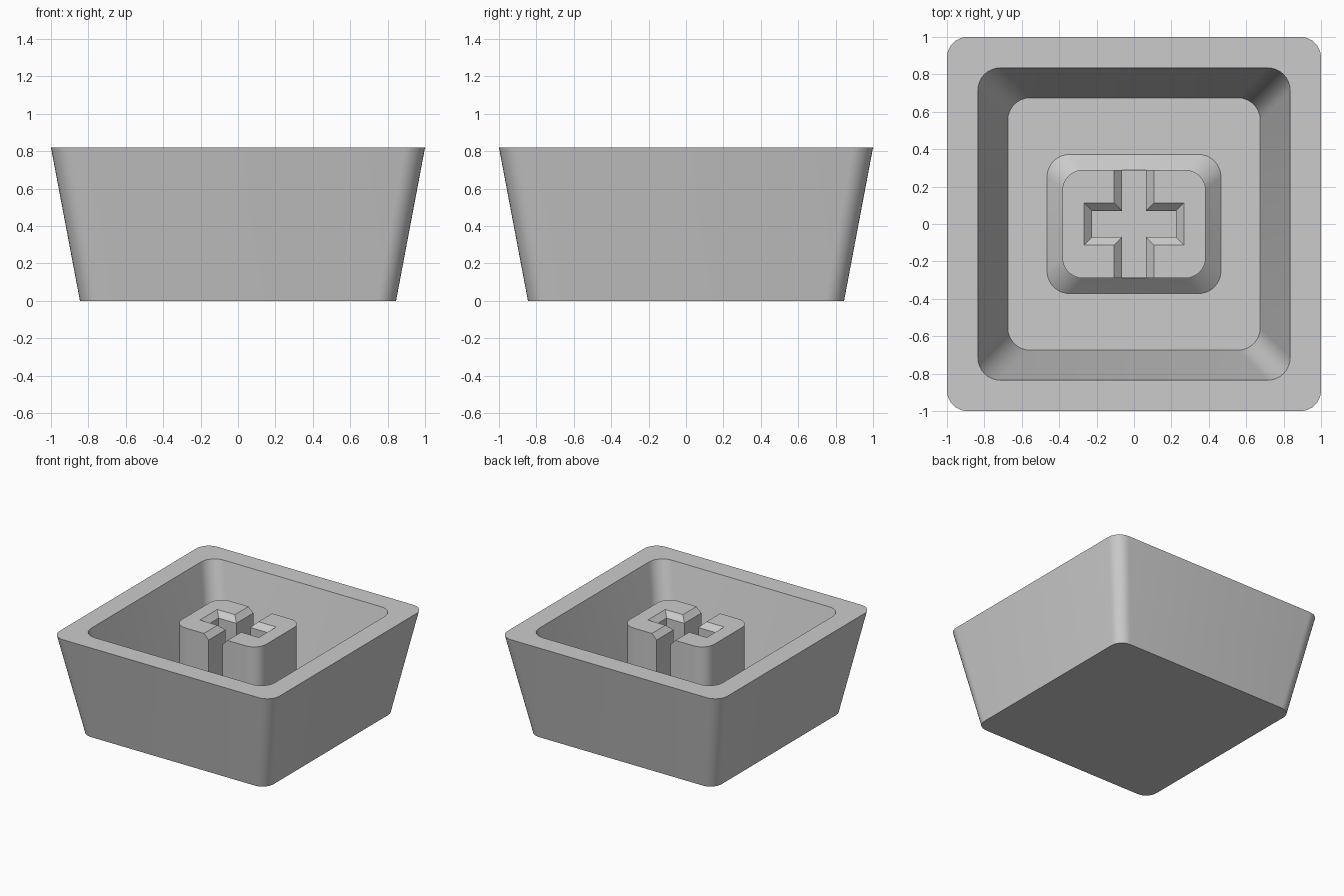
import bpy
import bmesh
from math import cos, sin, pi

if "Cube" in bpy.data.objects:
    bpy.data.objects.remove(bpy.data.objects["Cube"])

HEIGHT, FLOOR = 0.82, 0.15
STEM_TOP, CHAMFER = 0.81, 0.043

grey = bpy.data.materials.new("matte_grey")
grey.use_nodes = True
colour = (0.6, 0.6, 0.6, 1)
grey.diffuse_color = colour
for node in grey.node_tree.nodes:
    if node.type == 'BSDF_PRINCIPLED':
        node.inputs["Base Color"].default_value = colour


def rounded_rect(hx, hy, r, z, steps=8):
    """Ring of points around a rectangle with rounded corners."""
    ring = []
    for corner, (sx, sy) in enumerate([(1, 1), (-1, 1), (-1, -1), (1, -1)]):
        for i in range(steps + 1):
            a = (corner + i / steps) * pi / 2
            ring.append((sx * (hx - r) + r * cos(a), sy * (hy - r) + r * sin(a), z))
    return ring


def cross(grow, z):
    """Ring of points around a plus shape, its y arm running past the stem."""
    ax, ay, reach, end = 0.064 + grow, 0.07 + grow, 0.225 + grow, 0.6
    quarter = [(reach, ay), (ax, ay), (ax, end)]
    flipped = [(-x, y) for x, y in reversed(quarter)]
    half = quarter + flipped
    return [(x, y, z) for x, y in half + [(-x, -y) for x, y in half]]


def loft(name, rings):
    """Skin a stack of rings and cap both ends."""
    bm = bmesh.new()
    loops = [[bm.verts.new(p) for p in ring] for ring in rings]
    n = len(loops[0])
    for a, b in zip(loops, loops[1:]):
        for i in range(n):
            j = (i + 1) % n
            bm.faces.new((a[i], a[j], b[j], b[i]))
    bm.faces.new(loops[0][::-1])
    bm.faces.new(loops[-1])
    bmesh.ops.recalc_face_normals(bm, faces=bm.faces)
    mesh = bpy.data.meshes.new(name)
    bm.to_mesh(mesh)
    bm.free()
    mesh.materials.append(grey)
    obj = bpy.data.objects.new(name, mesh)
    bpy.context.collection.objects.link(obj)
    return obj


def activate(obj):
    bpy.ops.object.select_all(action='DESELECT')
    obj.select_set(True)
    bpy.context.view_layer.objects.active = obj


# Hollow tapered shell, open at the top
shell = loft("shell", [
    rounded_rect(0.845, 0.845, 0.10, 0),
    rounded_rect(1, 1, 0.11, HEIGHT),
    rounded_rect(0.835, 0.835, 0.12, HEIGHT),
    rounded_rect(0.675, 0.675, 0.12, FLOOR),
])

# Central post with a flared foot, sunk slightly into the floor
stem = loft("stem", [
    rounded_rect(0.465, 0.372, 0.12, FLOOR - 0.02),
    rounded_rect(0.465, 0.372, 0.12, FLOOR),
    rounded_rect(0.383, 0.29, 0.11, FLOOR + 0.082),
    rounded_rect(0.383, 0.29, 0.11, STEM_TOP),
])

# Cross slot with a chamfered mouth
cutter = loft("slot_cutter", [
    cross(0, FLOOR + 0.09),
    cross(0, STEM_TOP - CHAMFER),
    cross(CHAMFER, STEM_TOP),
    cross(CHAMFER, STEM_TOP + 0.1),
])
cutter.hide_render = True
cut = stem.modifiers.new("cross_slot", 'BOOLEAN')
cut.operation = 'DIFFERENCE'
cut.solver = 'EXACT'
cut.object = cutter
activate(stem)
bpy.ops.object.modifier_apply(modifier=cut.name)
bpy.data.objects.remove(cutter)

# Smooth the rounded corners, keep the edges crisp
for part in (shell, stem):
    activate(part)
    bpy.ops.object.shade_smooth_by_angle(angle=pi / 6)
